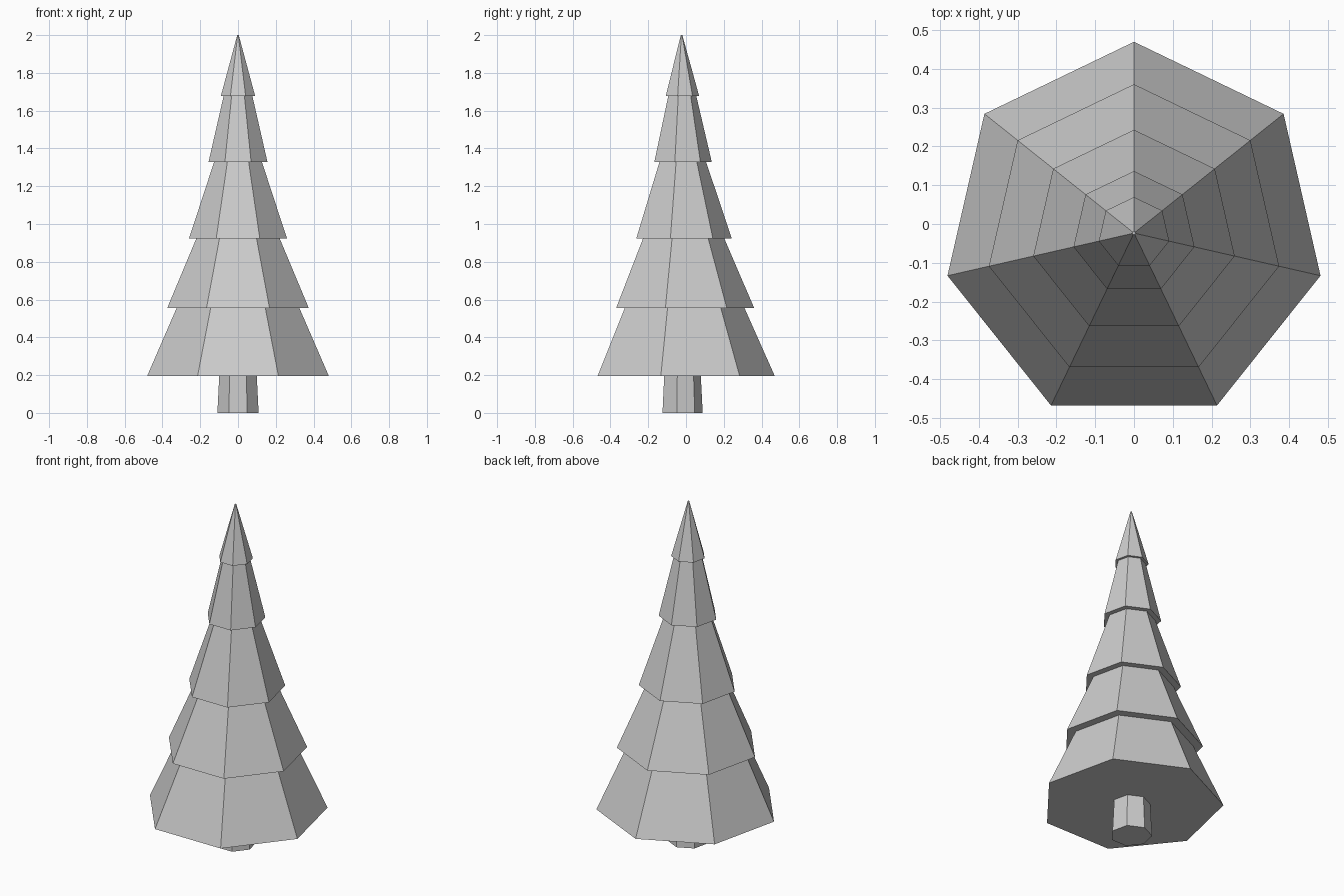
import bpy, bmesh
from math import pi, sin, cos

if "Cube" in bpy.data.objects:
    bpy.data.objects.remove(bpy.data.objects["Cube"])

SIDES = 7
CY = -0.0235  # heptagon axis sits slightly forward so the bounds are centred


def lathe(name, profile):
    """Closed flat-faced 7-sided solid from (radius, z) points, bottom to top."""
    bm = bmesh.new()
    rings = []
    for r, z in profile:
        rings.append([bm.verts.new((r * sin(-2 * pi * i / SIDES),
                                    CY + r * cos(2 * pi * i / SIDES), z))
                      for i in range(SIDES)])
    for lo, hi in zip(rings, rings[1:]):
        for i in range(SIDES):
            j = (i + 1) % SIDES
            bm.faces.new((lo[i], lo[j], hi[j], hi[i]))
    bm.faces.new(rings[0][::-1])
    bm.faces.new(rings[-1])
    bmesh.ops.recalc_face_normals(bm, faces=bm.faces)
    mesh = bpy.data.meshes.new(name)
    bm.to_mesh(mesh)
    bm.free()
    obj = bpy.data.objects.new(name, mesh)
    bpy.context.collection.objects.link(obj)
    return obj


# Trunk, tapering slightly upward
lathe("trunk", [(0.112, 0), (0.102, 0.195)])

# Foliage: stacked tiers as (bottom z, bottom radius, top radius)
tiers = [(0.195, 0.4935, 0.333), (0.556, 0.384, 0.227), (0.922, 0.2665, 0.130),
         (1.328, 0.160, 0.078), (1.678, 0.093, 0.004)]
tops = [t[0] for t in tiers[1:]] + [2.0]
profile = []
for (z, r0, r1), top in zip(tiers, tops):
    profile += [(r0, z), (r1, top)]
lathe("foliage", profile)
